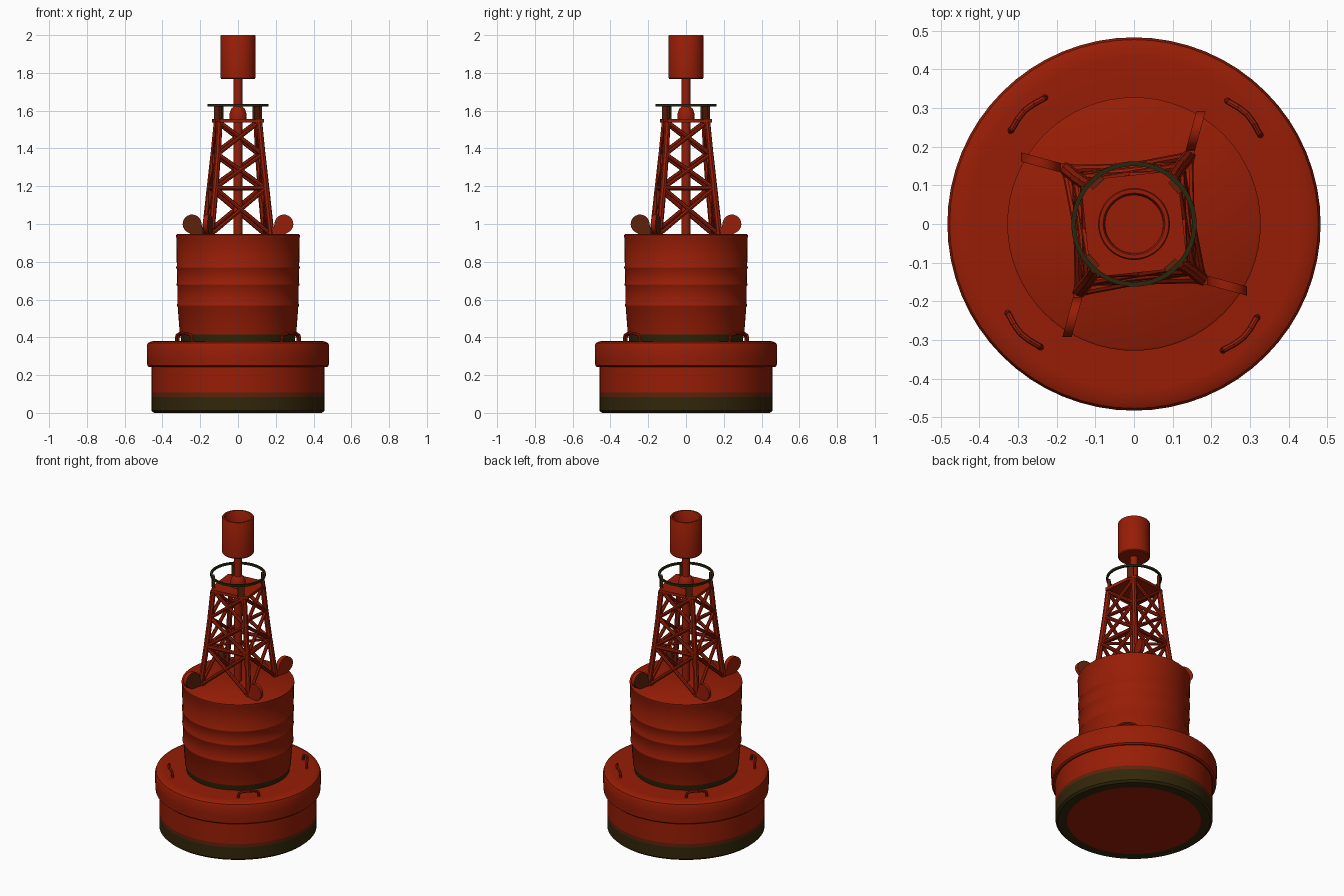
import bpy, bmesh, math
from mathutils import Vector, Matrix

if "Cube" in bpy.data.objects:
    bpy.data.objects.remove(bpy.data.objects["Cube"])


def material(name, rgb):
    m = bpy.data.materials.new(name)
    m.diffuse_color = (*rgb, 1)
    m.use_nodes = True
    m.node_tree.nodes["Principled BSDF"].inputs["Base Color"].default_value = m.diffuse_color
    return m


RED = material("buoy red", (0.31, 0.0125, 0.0018))
OLIVE = material("dark olive", (0.032, 0.020, 0.003))
RUST = material("rust brown", (0.11, 0.016, 0.003))
BLACK = material("ring green black", (0.022, 0.020, 0.005))


def finish(bm, name, mats, angle=35):
    bmesh.ops.recalc_face_normals(bm, faces=bm.faces)
    me = bpy.data.meshes.new(name)
    bm.to_mesh(me)
    bm.free()
    for m in mats:
        me.materials.append(m)
    ob = bpy.data.objects.new(name, me)
    bpy.context.collection.objects.link(ob)
    bpy.ops.object.select_all(action='DESELECT')
    ob.select_set(True)
    bpy.context.view_layer.objects.active = ob
    bpy.ops.object.shade_smooth_by_angle(angle=math.radians(angle))
    return ob


def lathe(name, profile, mats, rule=None, n=64, closed=False):
    """Revolve (r, z) points around z; rule(r, z) picks the material index."""
    bm = bmesh.new()
    rings = []
    for r, z in profile:
        if r == 0:
            rings.append([bm.verts.new((0, 0, z))] * n)
        else:
            rings.append([bm.verts.new((r * math.cos(2 * math.pi * i / n),
                                        r * math.sin(2 * math.pi * i / n), z)) for i in range(n)])
    count = len(profile) if closed else len(profile) - 1
    for k in range(count):
        k2 = (k + 1) % len(profile)
        a, b = rings[k], rings[k2]
        mid = [(profile[k][j] + profile[k2][j]) / 2 for j in (0, 1)]
        for i in range(n):
            j = (i + 1) % n
            f = bm.faces.new(list(dict.fromkeys((a[i], a[j], b[j], b[i]))))
            f.material_index = rule(*mid) if rule else 0
    return finish(bm, name, mats)


def rod(bm, p, q, r, n=8):
    p, q = Vector(p), Vector(q)
    d = q - p
    mat = Matrix.Translation((p + q) / 2) @ d.to_track_quat('Z', 'Y').to_matrix().to_4x4()
    bmesh.ops.create_cone(bm, cap_ends=True, segments=n, radius1=r, radius2=r,
                          depth=d.length, matrix=mat)


def path(bm, pts, r):
    for p, q in zip(pts, pts[1:]):
        rod(bm, p, q, r)
    for p in pts[1:-1]:
        bmesh.ops.create_icosphere(bm, subdivisions=1, radius=r, matrix=Matrix.Translation(p))


def turn(k, v):
    return Matrix.Rotation(k * math.pi / 2, 3, 'Z') @ Vector(v)


# Lower hull with waterline paint and red underside
lathe("lower_hull", [(0, 0), (0.39, 0), (0.445, 0), (0.458, 0.012), (0.458, 0.085),
                     (0.458, 0.108), (0.458, 0.26)], [RED, OLIVE, RUST],
      lambda r, z: 0 if r < 0.3 or z > 0.11 else (2 if z > 0.087 else 1))

# Fender collar
lathe("fender_collar", [(0.44, 0.25), (0.47, 0.242), (0.480, 0.25), (0.483, 0.30), (0.483, 0.355),
                        (0.477, 0.37), (0.46, 0.379), (0.43, 0.38), (0.28, 0.38)], [RED])

# Drum with three faint raised seams
drum = [(0.300, 0.375), (0.303, 0.395), (0.308, 0.415)]
for z, r in ((0.57, 0.321), (0.68, 0.323), (0.77, 0.325)):
    drum += [(r - 0.002, z - 0.010), (r + 0.002, z - 0.004), (r + 0.002, z + 0.003), (r - 0.001, z + 0.008)]
drum += [(0.326, 0.925), (0.328, 0.93), (0.328, 0.942), (0.322, 0.946), (0, 0.948)]
lathe("drum", drum, [RED, OLIVE], lambda r, z: 1 if z < 0.415 and r > 0.29 else 0)

# Four low grab handles on the collar
bm = bmesh.new()
for k in range(4):
    pts = []
    for da, r, z in ((-9, .40, .375), (-8, .40, .41), (-4, .405, .42), (0, .408, .422),
                     (4, .405, .42), (8, .40, .41), (9, .40, .375)):
        a = math.radians(44 + 90 * k + da)
        pts.append(Vector((r * math.cos(a), r * math.sin(a), z)))
    path(bm, pts, 0.008)
finish(bm, "grab_handles", [RED])

# Tower legs, slightly flared at the feet
LEVELS = [(0.945, .176, -.142), (1.19, .149, -.120), (1.37, .129, -.107), (1.54, .112, -.098)]


def node(k, i):
    z, x, y = LEVELS[i]
    return turn(k, (x, y, z))


bm = bmesh.new()
for k in range(4):
    path(bm, [node(k, i) for i in range(4)], 0.017)
finish(bm, "tower_legs", [RED])

# Cross bracing and horizontal bars
bm = bmesh.new()
for k in range(4):
    for i in range(3):
        rod(bm, node(k, i), node(k + 1, i + 1), 0.011)
        rod(bm, node(k + 1, i), node(k, i + 1), 0.011)
    rod(bm, node(k, 1), node(k + 1, 1), 0.012)
    rod(bm, node(k, 1), (0, 0, 1.19), 0.009)
finish(bm, "tower_braces", [RED])

# Lifting lugs beside the feet, one face of each rusted
bm = bmesh.new()
t = 0.012
for k in range(4):
    outline = [(0.17, 0.945), (0.25, 0.945)]
    for i in range(15):
        a = math.radians(-70 + i * 16.5)
        outline.append((0.243 + 0.05 * math.cos(a), 1.0 + 0.05 * math.sin(a)))
    outline += [(0.19, 0.985), (0.17, 0.985)]
    sides = [[bm.verts.new(turn(k, (x, -0.143 - (x - 0.18) * 0.27 + s * t, z))) for x, z in outline]
             for s in (-1, 1)]
    bm.faces.new(sides[0])
    bm.faces.new(sides[1]).material_index = 1
    m = len(outline)
    for i in range(m):
        j = (i + 1) % m
        bm.faces.new((sides[0][i], sides[0][j], sides[1][j], sides[1][i]))
finish(bm, "lifting_lugs", [RED, RUST])

# Square top platform with cut corners
bm = bmesh.new()
for k in range(4):
    for p in ((0.137, -0.095), (0.133, -0.06), (0.118, 0.085), (0.10, 0.125)):
        for z in (1.538, 1.557):
            bm.verts.new(turn(k, (*p, z)))
bmesh.ops.convex_hull(bm, input=bm.verts)
bmesh.ops.dissolve_limit(bm, angle_limit=0.01, verts=bm.verts, edges=bm.edges)
finish(bm, "top_platform", [RED])

# Guard ring and its four support posts
lathe("guard_ring", [(0.150, 1.621), (0.162, 1.621), (0.162, 1.634), (0.150, 1.634)], [BLACK], closed=True)
bm = bmesh.new()
for k in range(4):
    a = math.radians(42 + 90 * k)
    mat = Matrix.Rotation(a, 4, 'Z') @ Matrix.Translation((0.145, 0, 1.588)) @ Matrix.Diagonal((0.016, 0.04, 0.075, 1))
    bmesh.ops.create_cube(bm, size=1, matrix=mat)
for f in bm.faces:  # inner faces of the posts are dark
    f.normal_update()
    c = f.calc_center_median()
    f.material_index = 1 if f.normal.x * c.x + f.normal.y * c.y < -0.05 else 0
finish(bm, "ring_posts", [RUST, BLACK])

# Centre mast with lantern dome
lathe("centre_mast", [(0.023, 0.945), (0.023, 1.555), (0.045, 1.557), (0.045, 1.585), (0.036, 1.61),
                      (0.023, 1.622), (0.023, 1.775)], [RED], n=32)

# Open can topmark
lathe("can_topmark", [(0, 1.768), (0.088, 1.768), (0.093, 1.774), (0.093, 1.995), (0.09, 2.0),
                      (0.08, 2.0), (0.076, 1.994), (0.074, 1.84), (0, 1.84)], [RED], n=48)
